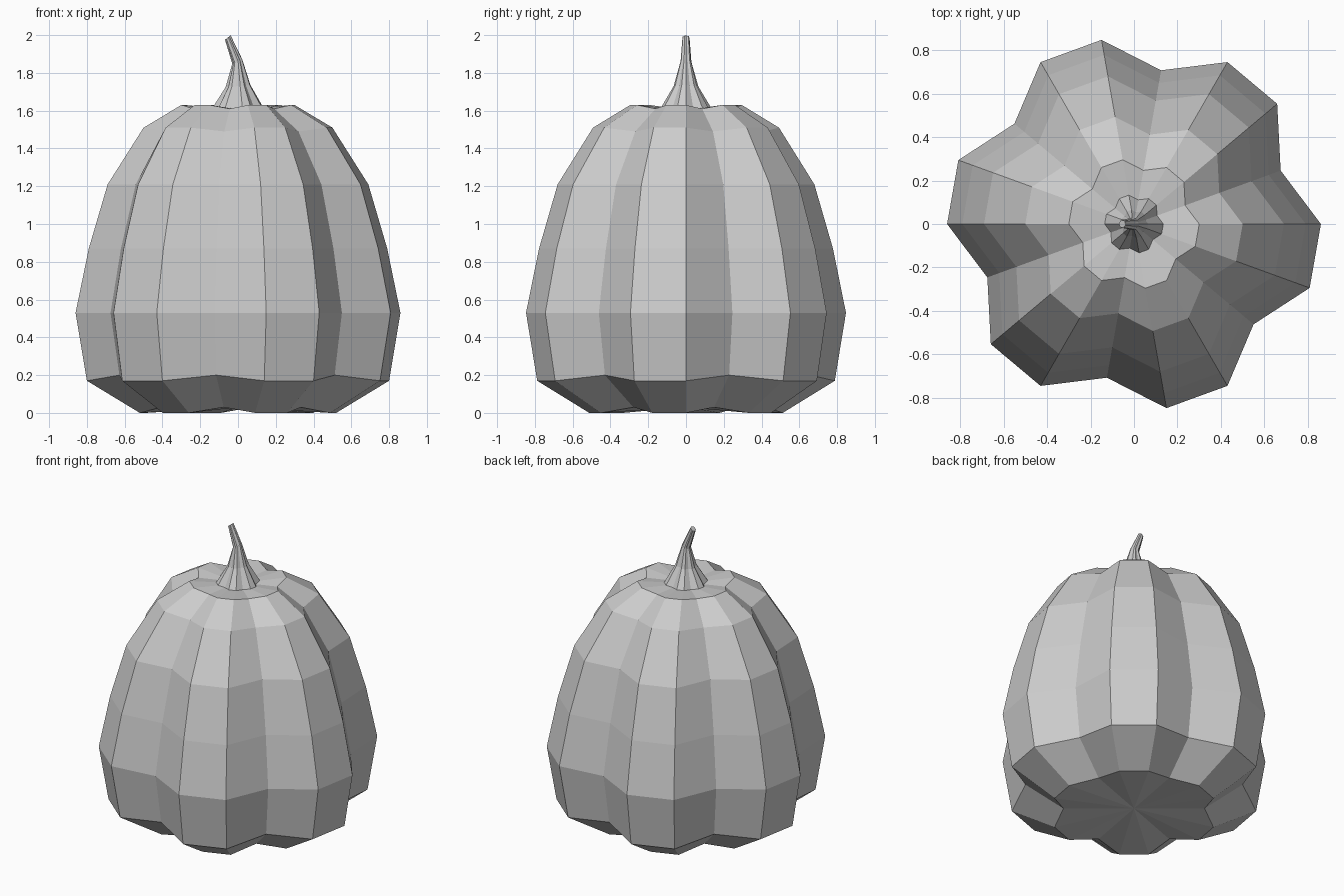
import bpy, bmesh
from math import sin, cos, radians
from mathutils import Vector, Matrix

cube = bpy.data.objects.get("Cube")
if cube:
    bpy.data.objects.remove(cube)

SIDES = 18

grey = bpy.data.materials.new("plain grey")
grey.use_nodes = True
colour = (0.6, 0.6, 0.6, 1)
grey.diffuse_color = colour
grey.node_tree.nodes["Principled BSDF"].inputs["Base Color"].default_value = colour


def is_groove(k):
    return k % 3 == 1


def ring(bm, radius, z, groove_z, x=0, tilt=0):
    """Ribbed ring: two crest corners, then one groove corner, six times."""
    turn = Matrix.Rotation(radians(tilt), 3, 'Y')
    verts = []
    for k in range(SIDES):
        a = radians(20 * k)
        r = radius * (0.835 if is_groove(k) else 1)
        lift = groove_z - z if is_groove(k) else 0
        p = turn @ Vector((r * cos(a), r * sin(a), lift))
        verts.append(bm.verts.new(p + Vector((x, 0, z))))
    return verts


def loft(name, rings, bottom=None, top=None):
    bm = bmesh.new()
    loops = [ring(bm, *r) for r in rings]
    for lo, hi in zip(loops, loops[1:]):
        for k in range(SIDES):
            n = (k + 1) % SIDES
            bm.faces.new((lo[k], lo[n], hi[n], hi[k]))
    # fan caps around a centre point
    for loop, centre in ((loops[0], bottom), (loops[-1], top)):
        if centre:
            c = bm.verts.new(centre)
            for k in range(SIDES):
                bm.faces.new((loop[k], loop[(k + 1) % SIDES], c))
    bmesh.ops.recalc_face_normals(bm, faces=bm.faces)
    mesh = bpy.data.meshes.new(name)
    bm.to_mesh(mesh)
    bm.free()
    mesh.materials.append(grey)
    obj = bpy.data.objects.new(name, mesh)
    bpy.context.collection.objects.link(obj)
    return obj


# ribbed body: radius, crest height, groove height
loft("pumpkin_body", [
    (0.52, 0, 0.03),
    (0.80, 0.17, 0.20),
    (0.86, 0.53, 0.53),
    (0.79, 0.87, 0.87),
    (0.69, 1.21, 1.21),
    (0.50, 1.51, 1.49),
    (0.30, 1.63, 1.61),
    (0.135, 1.615, 1.61),
], bottom=(0, 0, 0.03))

# bent stem: radius, crest height, groove height, x offset, tilt
loft("stem", [
    (0.135, 1.615, 1.61),
    (0.066, 1.73, 1.73, 0, -5),
    (0.029, 1.86, 1.86, -0.004, -25),
    (0.019, 1.987, 1.987, -0.054, -38),
], top=(-0.054, 0, 1.987))
